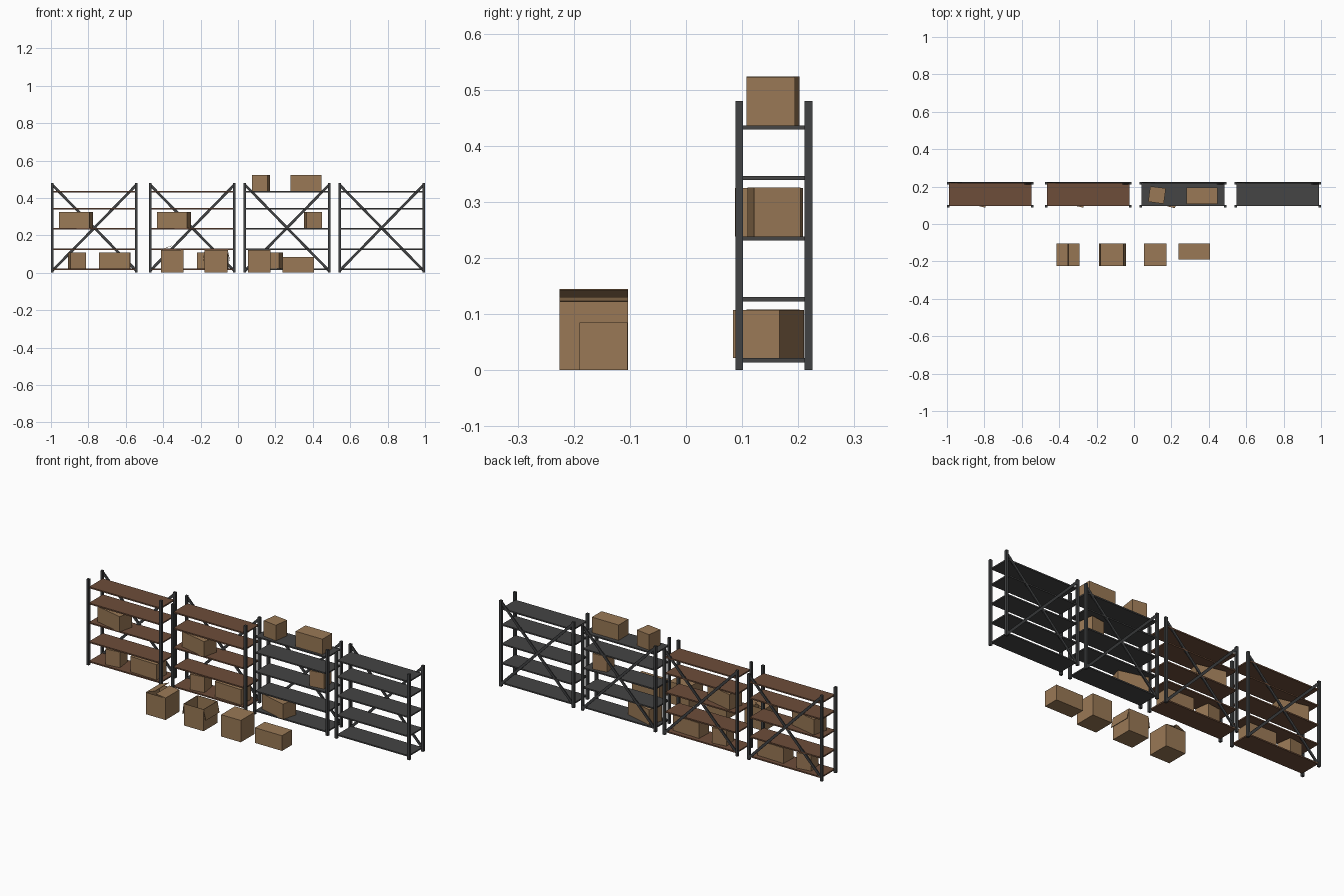
import bpy, math
from mathutils import Matrix, Vector

if "Cube" in bpy.data.objects:
    bpy.data.objects.remove(bpy.data.objects["Cube"])


def material(name, rgb):
    m = bpy.data.materials.new(name)
    m.diffuse_color = (*rgb, 1)
    m.use_nodes = True
    m.node_tree.nodes["Principled BSDF"].inputs["Base Color"].default_value = m.diffuse_color
    return m


STEEL = material("dark steel", (0.052, 0.054, 0.056))
SHEET = material("grey shelf", (0.058, 0.058, 0.058))
WOOD = material("brown wood", (0.155, 0.075, 0.042))
CARD = material("cardboard", (0.32, 0.19, 0.092))

CUBE_FACES = [(0, 2, 3, 1), (4, 5, 7, 6), (0, 1, 5, 4),
              (2, 6, 7, 3), (0, 4, 6, 2), (1, 3, 7, 5)]


def block(name, size, centre, mat, rot=(0, 0, 0)):
    """Box of given size, rotated (degrees) about its centre."""
    verts = [(x * size[0], y * size[1], z * size[2])
             for x in (-.5, .5) for y in (-.5, .5) for z in (-.5, .5)]
    me = bpy.data.meshes.new(name)
    me.from_pydata(verts, [], CUBE_FACES)
    me.materials.append(mat)
    ob = bpy.data.objects.new(name, me)
    ob.location = centre
    ob.rotation_euler = [math.radians(a) for a in rot]
    bpy.context.collection.objects.link(ob)
    return ob


# ---- racks: four posts, five shelves, crossed braces at the back
W, H, P = 0.464, 0.48, 0.014
Y0, Y1 = 0.095, 0.218
SHELVES = (0.0175, 0.1265, 0.2345, 0.3425, 0.4325)


def rack(cx, shelf_mat):
    for sx in (-1, 1):
        for y, side in ((Y0, "front"), (Y1, "back")):
            block(f"{side}_post", (P, P, H), (cx + sx * (W - P) / 2, y, H / 2), STEEL)
    for z in SHELVES:
        block("shelf", (W - 0.022, Y1 - Y0, 0.0075), (cx, (Y0 + Y1) / 2, z), shelf_mat)
    dx, dz = W - P, H - 0.02
    angle = math.degrees(math.atan2(dz, dx))
    for s in (-1, 1):
        block("back_brace", (math.hypot(dx, dz), 0.006, 0.014),
              (cx, Y1 + s * 0.0032, H / 2), STEEL, (0, s * angle, 0))


for cx, mat in ((-0.768, WOOD), (-0.245, WOOD), (0.262, SHEET), (0.768, SHEET)):
    rack(cx, mat)


# ---- cartons on the shelves
def carton(x, y, z, angle, long):
    size = (0.166, 0.086, 0.086) if long else (0.084, 0.084, 0.087)
    block("long_carton" if long else "small_carton", size,
          (x, y, z + size[2] / 2), CARD, (0, 0, angle))


LOW, MID, TOP = 0.0213, 0.2383, 0.4363
for ox in (0, 0.523):
    carton(-0.866 + ox, 0.148, MID, -13, True)
    carton(-0.861 + ox, 0.155, LOW, 8, False)
    carton(-0.659 + ox, 0.150, LOW, -2, True)
carton(0.150, 0.147, LOW, -15, True)
carton(0.401, 0.157, MID, 8, False)
carton(0.123, 0.155, TOP, -8, False)
carton(0.364, 0.151, TOP, 0, True)

# ---- cartons on the floor
S, HB, T, YF = 0.122, 0.122, 0.002, -0.164
block("closed_carton", (S, S, HB), (0.114, YF, HB / 2), CARD)
block("low_carton", (0.168, 0.086, 0.085), (0.322, -0.147, 0.0425), CARD)


def open_carton(name, cx):
    block(name + "_base", (S, S, T), (cx, YF, T / 2), CARD)
    for s in (-1, 1):
        block(name + "_side", (T, S, HB), (cx + s * (S - T) / 2, YF, HB / 2), CARD)
        block(name + "_end", (S - 2 * T, T, HB), (cx, YF + s * (S - T) / 2, HB / 2), CARD)


def flap(name, hinge_x, angle, length):
    """Flap from a top edge; angle measured from +x toward +z."""
    a = math.radians(angle)
    centre = (hinge_x + math.cos(a) * length / 2, YF, HB + math.sin(a) * length / 2)
    block(name, (length, S, T), centre, CARD, (0, -angle, 0))


# half shut carton: two flaps lifted unevenly at the seam
xa = -0.352
open_carton("ajar_carton", xa)
flap("ajar_flap_left", xa - S / 2, 21, S / 2)
flap("ajar_flap_right", xa + S / 2, 180 - 7, S / 2)

# open carton: flaps folded outward and down
xb = -0.117
open_carton("open_carton", xb)
flap("open_flap_left", xb - S / 2, 180 + 82, S / 2)
flap("open_flap_right", xb + S / 2, -78, S / 2)
